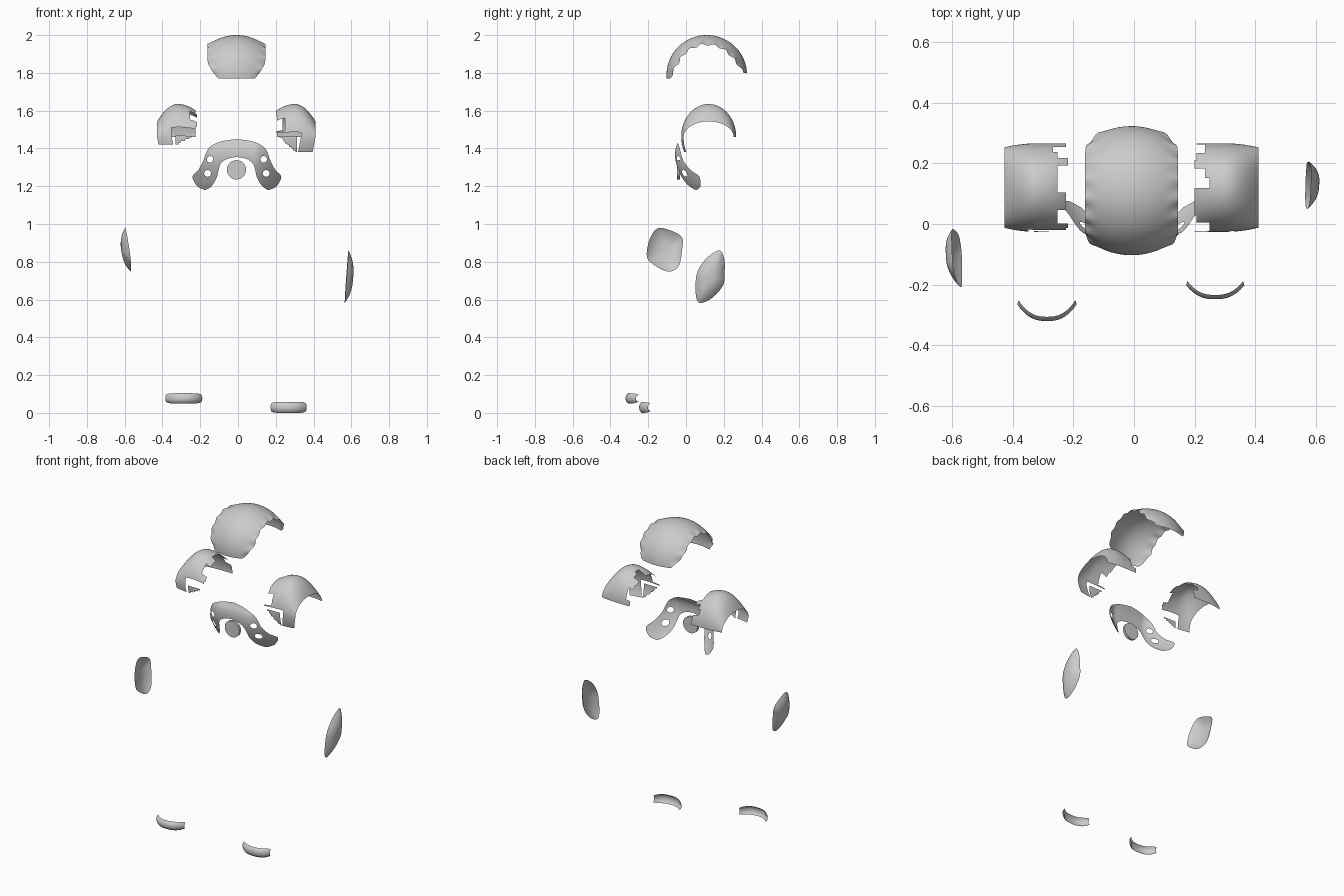
import bpy, bmesh, math, random
from math import sin, cos, pi
from mathutils import Vector

if "Cube" in bpy.data.objects:
    bpy.data.objects.remove(bpy.data.objects["Cube"])

random.seed(4)


def finish(name, bm):
    bmesh.ops.delete(bm, geom=[v for v in bm.verts if not v.link_faces], context='VERTS')
    bmesh.ops.remove_doubles(bm, verts=bm.verts, dist=0.0003)
    bmesh.ops.recalc_face_normals(bm, faces=bm.faces)
    me = bpy.data.meshes.new(name)
    bm.to_mesh(me)
    bm.free()
    ob = bpy.data.objects.new(name, me)
    bpy.context.collection.objects.link(ob)
    bpy.context.view_layer.objects.active = ob
    ob.select_set(True)
    bpy.ops.object.shade_smooth_by_angle(angle=math.radians(40))
    ob.select_set(False)
    return ob


def sheet(name, fn, nu, nv, keep=lambda u, v: True):
    """Grid surface from fn(u, v), u and v in 0..1, with faces kept by a test."""
    bm = bmesh.new()
    vs = [[bm.verts.new(fn(i / nu, j / nv)) for j in range(nv + 1)] for i in range(nu + 1)]
    for i in range(nu):
        for j in range(nv):
            if keep((i + .5) / nu, (j + .5) / nv):
                bm.faces.new((vs[i][j], vs[i + 1][j], vs[i + 1][j + 1], vs[i][j + 1]))
    return finish(name, bm)


def spline(pts, s, closed=False):
    """Catmull-Rom point at s in 0..1."""
    n = len(pts)
    spans = n if closed else n - 1
    k = min(int(s * spans), spans - 1)
    t = s * spans - k
    get = lambda i: Vector(pts[i % n] if closed else pts[max(0, min(n - 1, i))])
    a, b, c, d = (get(k + i) for i in (-1, 0, 1, 2))
    return .5 * (2 * b + (c - a) * t + (2 * a - 5 * b + 4 * c - d) * t ** 2
                 + (3 * b - a - 3 * c + d) * t ** 3)


# Head shell: barrel-shaped arch, narrowing at its front and back ends
def head(u, v):
    t = -.1 + u * (pi + .05)
    end = abs(2 * u - 1)
    x = (2 * v - 1) * (.153 - .055 * max(0, (end - .6) / .4) ** 2)
    drop = .05 * (x / .153) ** 2
    # shallow creases along the side edges
    drop += .006 * max(0, abs(2 * v - 1) - .75) / .25 * sin(u * 50)
    return (x - .008, .11 - (.213 - drop) * cos(t), 1.79 + (.21 - drop) * sin(t))


sheet("head_shell", head, 48, 28)


# Shoulder shells: arches with ragged inner edges and a slit front corner
def shoulder(name, side, shift, front, slit_top):
    span = pi + front
    ends = [random.choice((.0, .03, .17, .24)) for _ in range(16)]

    def fn(u, v):
        t = -front + u * span
        k = v - .48
        crest = 1.635 - (.34 if k > 0 else .16) * k * k
        h = crest - 1.46 if t > 0 else .175
        x = .2 + .21 * v - (.015 * sin(-t) / .45 if t < 0 and v > .6 else 0)
        return (side * (x + shift), .12 - (.146 - .05 * max(0, k) ** 2) * cos(t), 1.46 + h * sin(t))

    def keep(u, v):
        t = -front + u * span
        if t < slit_top and .53 < v < .62:
            return False
        if t < .06:
            return v > .06 + .45 * (.06 - t) / (front + .06)
        if t < slit_top:
            return v > .53
        return v > ends[int(u * 16)]

    sheet(name, fn, 64, 30, keep)


shoulder("right_shoulder_shell", 1, 0, .47, .16)
shoulder("left_shoulder_shell", -1, .018, .22, .32)

# Collar: wishbone plate wrapping back at its lobes, with two round holes per side
OUTER = [(0, 1.45), (.09, 1.435), (.15, 1.40), (.18, 1.33), (.205, 1.285), (.235, 1.25), (.21, 1.20), (.17, 1.18)]
INNER = [(0, 1.355), (.05, 1.345), (.085, 1.32), (.098, 1.28), (.105, 1.25), (.12, 1.22), (.14, 1.195), (.165, 1.18)]
DEPTH = [(1.16, .03), (1.22, -.008), (1.28, -.038), (1.34, -.056), (1.40, -.055), (1.46, -.03)]
HOLES = [(Vector((.142, 1.342)), .017), (Vector((.155, 1.268)), .018)]


def collar_flat(u, v):
    s = 2 * u - 1
    p = spline(OUTER, abs(s)).lerp(spline(INNER, abs(s)), v)
    return p, (1 if s >= 0 else -1)


def collar(u, v):
    p, sg = collar_flat(u, v)
    for c, r in HOLES:
        d = (p - c).length
        if .001 < d < r + .004:
            p = c + (p - c) * (r / d)
    y = spline(DEPTH, (p.y - 1.16) / .3)[1]
    y += .09 * max(0, (p.x - .1) / .13) ** 1.5
    return (sg * p.x - .006, y, p.y)


def collar_keep(u, v):
    p, _ = collar_flat(u, v)
    return all((p - c).length > r + .001 for c, r in HOLES)


sheet("collar_plate", collar, 140, 26, collar_keep)

# Round chest disc
bm = bmesh.new()
bmesh.ops.create_cone(bm, cap_ends=True, segments=32, radius1=.051, radius2=.051, depth=.016)
for v in bm.verts:
    x, y, z = v.co
    v.co = (x - .008, z - .04, y + 1.287)
finish("chest_disc", bm)


# Forearm plates: shallow domes on a rounded outline in the side plane
def forearm(name, outline, xc, tilt, lean, bulge):
    cy = sum(p[0] for p in outline) / len(outline)
    cz = sum(p[1] for p in outline) / len(outline)

    def fn(u, v):
        p = spline(outline, u % 1.0, True)
        dy, dz = (p[0] - cy) * v, (p[1] - cz) * v
        return (xc + tilt * dz + lean * dy + bulge * (1 - v ** 2.6), cy + dy, cz + dz)

    sheet(name, fn, 48, 12)


forearm("left_forearm_plate",
        [(-.15, .977), (-.08, .965), (-.022, .93), (-.02, .87), (-.035, .785), (-.07, .752),
         (-.12, .755), (-.19, .80), (-.208, .84), (-.192, .92)],
        -.583, -.14, -.09, -.034)
forearm("right_forearm_plate",
        [(.178, .86), (.203, .81), (.204, .74), (.196, .675), (.14, .61), (.075, .582),
         (.052, .625), (.058, .74), (.11, .82)],
        .574, .075, -.02, .036)


# Toe caps: curved bands with a rounded profile
def toe(name, xc, half, y_front, depth, z0, z1):
    def fn(u, v):
        s = 2 * u - 1
        w = 2 * v - 1
        zh = (z1 - z0) / 2 * (1 - .3 * abs(s) ** 8)
        inset = depth * abs(s) ** 2.6 + .014 * abs(w) ** 2.5
        return (xc + half * s * (1 - .04 * w * w), y_front + inset,
                (z0 + z1) / 2 + zh * w)

    sheet(name, fn, 32, 10)


toe("left_toe_cap", -.287, .098, -.32, .055, .05, .104)
toe("right_toe_cap", .268, .096, -.248, .046, 0, .058)
